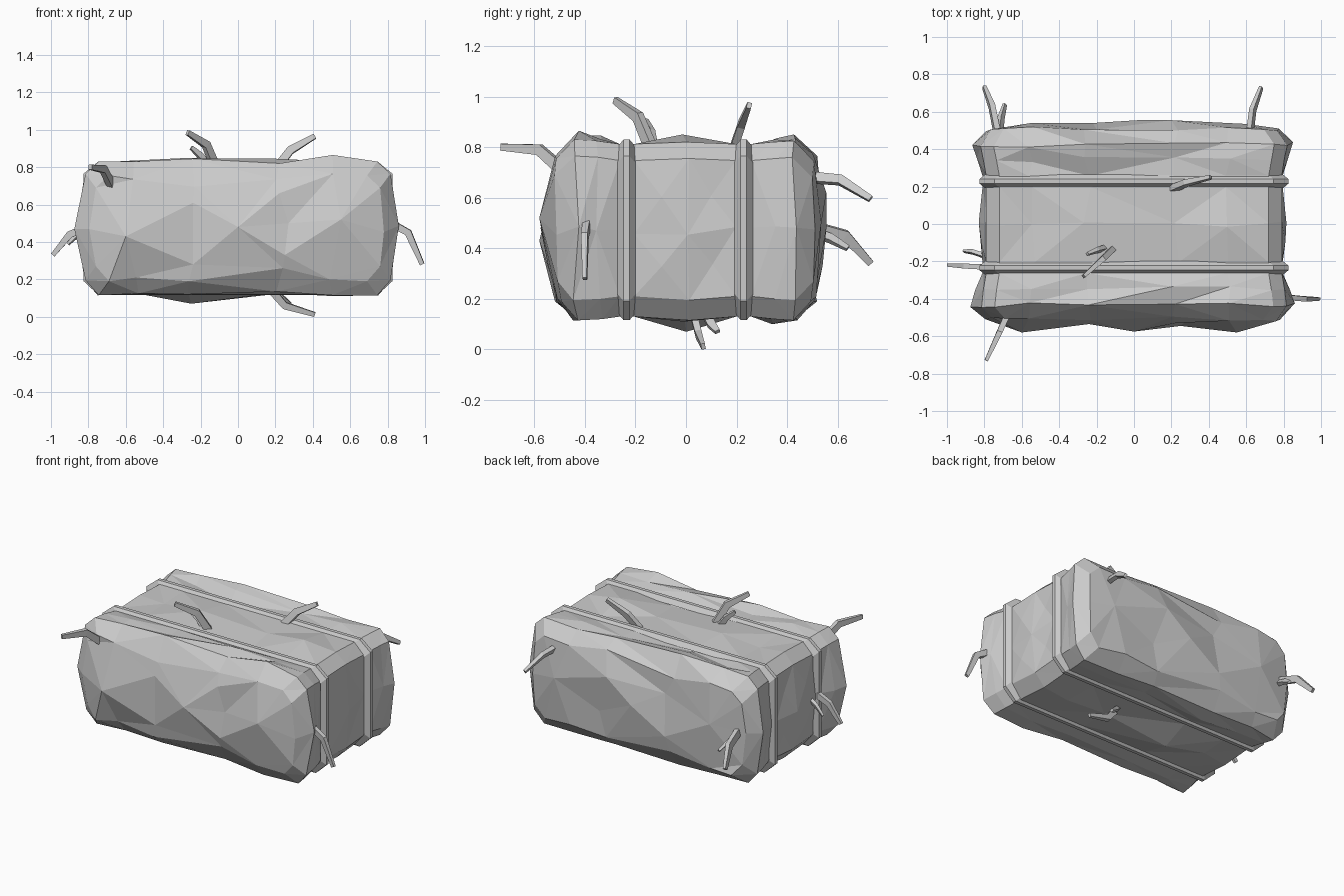
import bpy, bmesh, random
from mathutils import Vector
from mathutils.geometry import delaunay_2d_cdt

if "Cube" in bpy.data.objects:
    bpy.data.objects.remove(bpy.data.objects["Cube"])

random.seed(8)


def finish(bm, name):
    bmesh.ops.recalc_face_normals(bm, faces=bm.faces)
    mesh = bpy.data.meshes.new(name)
    bm.to_mesh(mesh)
    bm.free()
    obj = bpy.data.objects.new(name, mesh)
    bpy.context.collection.objects.link(obj)
    return obj


def bridge(bm, a, b):
    n = len(a)
    for i in range(n):
        bm.faces.new((a[i], a[(i + 1) % n], b[(i + 1) % n], b[i]))


def section(hx, lo, hi, bulge, top, bottom):
    """Chamfered rectangle in x-z; top and bottom give lump heights at four columns."""
    cols = (-.55, -.25, .22, .5)
    rnd = lambda: random.uniform(-.02, .02)
    pts = [(-hx + .07, hi)]
    pts += [(x + rnd(), hi + t) for x, t in zip(cols, top)]
    pts += [(hx - .07, hi), (hx, hi - .065), (hx + bulge, .47 + rnd()),
            (hx, lo + .08), (hx - .07, lo)]
    pts += [(x + rnd(), lo + b) for x, b in reversed(list(zip(cols, bottom)))]
    pts += [(-hx + .07, lo), (-hx, lo + .08), (-hx - bulge - .015, .47 + rnd()),
            (-hx, hi - .065)]
    return pts


# Hay body: sections along y, pinched under the two straps
flat = (0, 0, 0, 0)
stations = [
    (-.505, .76, .19, .755, .02, (-.02, -.06, -.02, .01), (.02, 0, .07, .01)),
    (-.435, .815, .115, .83, .045, (0, .015, -.01, .035), (.01, .005, .02, 0)),
    (-.345, .805, .12, .825, .03, (.01, -.015, .02, .005), flat),
    (-.262, .79, .13, .812, .005, flat, flat),
    (-.205, .79, .13, .812, .005, (0, 0, -.02, 0), flat),
    (0, .79, .115, .82, .025, (-.015, .01, -.01, .03), (.01, -.045, .01, -.005)),
    (.198, .79, .13, .812, .005, flat, flat),
    (.258, .79, .13, .812, .005, (0, -.02, 0, 0), flat),
    (.345, .805, .12, .82, .02, (-.02, .015, -.01, .01), (0, -.02, .01, 0)),
    (.425, .82, .115, .825, .03, (.01, .025, .01, -.01), (.01, 0, .01, 0)),
    (.505, .765, .19, .745, .01, (.02, -.03, .03, -.01), (0, .04, 0, .02))]
bm = bmesh.new()
rings = []
for y, hx, lo, hi, bulge, top, bottom in stations:
    dy = .015 if bulge > .005 else 0
    rings.append([bm.verts.new((x, y + random.uniform(-dy, dy), z))
                  for x, z in section(hx, lo, hi, bulge, top, bottom)])
for a, b in zip(rings, rings[1:]):
    bridge(bm, a, b)

# Lumpy end faces: (x, y, z) peaks and dips
front = [(-.6, -.58, .43), (-.24, -.53, .28), (-.24, -.535, .61), (0, -.575, .48),
         (.27, -.525, .5), (.55, -.58, .52), (.22, -.53, .66), (.25, -.545, .33)]
back = [(-.55, .54, .5), (-.2, .505, .6), (-.22, .54, .33), (.02, .555, .48),
        (.2, .555, .62), (.28, .515, .36), (.6, .535, .5)]
for ring, lumps in ((rings[0], front), (rings[-1], back)):
    verts = ring + [bm.verts.new(p) for p in lumps]
    n = len(ring)
    res = delaunay_2d_cdt([Vector((v.co.x, v.co.z)) for v in verts],
                          [(i, (i + 1) % n) for i in range(n)], [], 1, 1e-5)
    for f in res[2]:
        bm.faces.new([verts[res[3][i][0]] for i in f])
# A lump in each side face between the straps
bm.faces.ensure_lookup_table()
for f in list(bm.faces):
    c = f.calc_center_median()
    if abs(c.x) > .78 and abs(c.y) < .15 and .25 < c.z < .7:
        v = bmesh.ops.poke(bm, faces=[f])["verts"][0]
        v.co.x += (.012 if c.z * c.y < 0 else -.012) * (1 if c.x > 0 else -1)
bmesh.ops.triangulate(bm, faces=bm.faces, quad_method='SHORT_EDGE')
finish(bm, "hay_bale")

# Two straps, each a loop with a raised flat band
for name, yc in (("front_strap", -.235), ("back_strap", .228)):
    bm = bmesh.new()
    loops = []
    for dy, g in ((-.036, -.015), (-.012, .014), (.012, .014), (.036, -.015)):
        x, lo, hi = .812 + g, .13 - g, .816 + g
        pts = [(-x + .08, hi), (x - .08, hi), (x, hi - .065), (x, lo + .075),
               (x - .08, lo), (-x + .08, lo), (-x, lo + .075), (-x, hi - .065)]
        loops.append([bm.verts.new((px, yc + dy, pz)) for px, pz in pts])
    for i in range(4):
        bridge(bm, loops[i], loops[(i + 1) % 4])
    finish(bm, name)


# Loose straws: bent tapered four-sided strips
def straw(name, path, width):
    p = [Vector(c) for c in path]
    nrm = (p[1] - p[0]).cross(p[2] - p[1])
    side = nrm.normalized() if nrm.length > 1e-5 else Vector((0, 0, 1))
    bm = bmesh.new()
    loops = []
    for i, s in enumerate((1, .95, .6)):
        d = (p[min(i + 1, 2)] - p[max(i - 1, 0)]).normalized()
        u = side * width * .35 * s
        v = d.cross(side) * width * .5 * s
        loops.append([bm.verts.new(p[i] + a * u + b * v)
                      for a, b in ((1, 1), (1, -1), (-1, -1), (-1, 1))])
    for a, b in zip(loops, loops[1:]):
        bridge(bm, a, b)
    bm.faces.new(loops[0])
    bm.faces.new(loops[-1])
    finish(bm, name)


straws = [
    ("top_straw_a", (-.12, -.14, .80), (-.17, -.19, .92), (-.27, -.28, .985), .045),
    ("top_straw_b", (-.16, -.13, .80), (-.2, -.14, .86), (-.25, -.16, .905), .035),
    ("top_straw_c", (.21, .19, .80), (.28, .22, .89), (.41, .25, .965), .045),
    ("front_straw", (-.68, -.49, .71), (-.72, -.58, .79), (-.79, -.73, .80), .045),
    ("left_straw_a", (-.80, -.23, .48), (-.90, -.225, .44), (-.99, -.22, .33), .04),
    ("left_straw_b", (-.80, -.17, .46), (-.86, -.15, .44), (-.91, -.145, .39), .03),
    ("right_straw", (.80, -.39, .51), (.91, -.40, .45), (.985, -.40, .28), .04),
    ("back_straw_a", (-.73, .48, .49), (-.76, .63, .45), (-.80, .73, .34), .045),
    ("back_straw_b", (-.72, .48, .47), (-.71, .57, .44), (-.69, .64, .40), .035),
    ("back_straw_c", (.62, .49, .68), (.635, .61, .67), (.68, .73, .595), .04),
    ("bottom_straw_a", (.18, .03, .14), (.25, .05, .06), (.41, .068, .012), .04),
    ("bottom_straw_b", (.19, .08, .14), (.24, .1, .10), (.28, .125, .07), .035)]
for name, a, b, c, w in straws:
    straw(name, (a, b, c), w)
